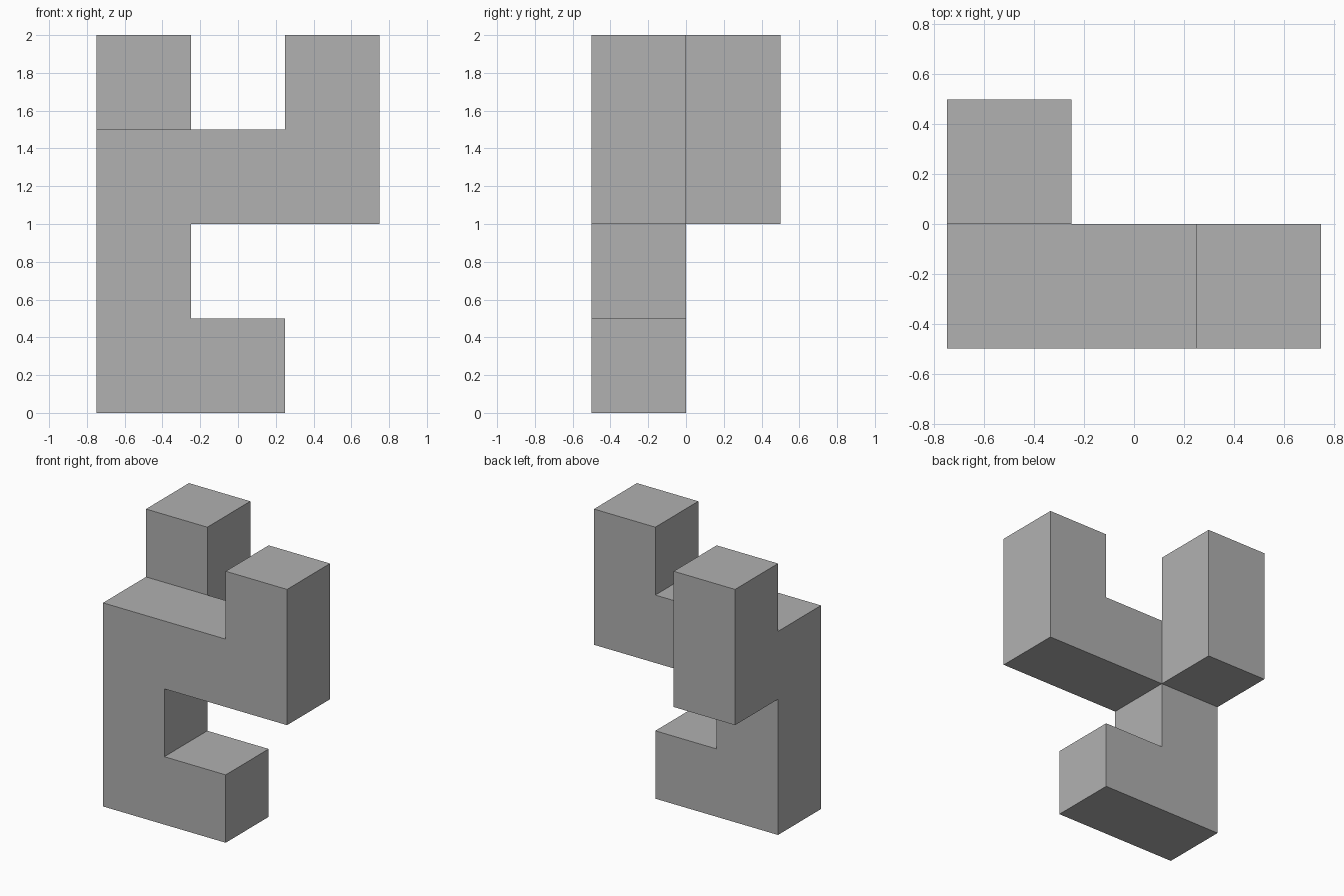
import bpy
import bmesh
from mathutils import Vector

default_cube = bpy.data.objects.get("Cube")
if default_cube:
    bpy.data.objects.remove(default_cube, do_unlink=True)

UNIT = 0.5

# Single matte grey
grey = bpy.data.materials.new("plain grey")
grey.use_nodes = True
colour = (0.44, 0.44, 0.44, 1)
grey.diffuse_color = colour
grey.node_tree.nodes["Principled BSDF"].inputs["Base Color"].default_value = colour

# Unit cubes of the piece, as (column, depth, level)
foot = [(0, 0, 0), (1, 0, 0)]
post = [(0, 0, 1)]
arm = [(0, 0, 2), (1, 0, 2), (2, 0, 2)]
right_end = [(2, 0, 3)]
rear_tower = [(0, 1, 2), (0, 1, 3)]
cells = foot + post + arm + right_end + rear_tower

# Join the cubes into one shell
bm = bmesh.new()
origin = Vector((-0.75, -0.5, 0))
half = Vector((UNIT, UNIT, UNIT)) / 2
for cell in cells:
    made = bmesh.ops.create_cube(bm, size=UNIT)
    bmesh.ops.translate(bm, verts=made["verts"], vec=origin + half + Vector(cell) * UNIT)

# Drop the touching faces between neighbouring cubes
by_centre = {}
for face in bm.faces:
    key = tuple(round(c, 3) + 0.0 for c in face.calc_center_median())
    by_centre.setdefault(key, []).append(face)
inner = [f for group in by_centre.values() if len(group) > 1 for f in group]
bmesh.ops.delete(bm, geom=inner, context="FACES")
bmesh.ops.remove_doubles(bm, verts=bm.verts, dist=0.001)

# Merge flat areas into whole faces
bmesh.ops.dissolve_limit(bm, angle_limit=0.02, verts=bm.verts, edges=bm.edges)
bmesh.ops.recalc_face_normals(bm, faces=bm.faces)

mesh = bpy.data.meshes.new("block_puzzle_piece")
bm.to_mesh(mesh)
bm.free()
mesh.materials.append(grey)
piece = bpy.data.objects.new("block_puzzle_piece", mesh)
bpy.context.collection.objects.link(piece)
